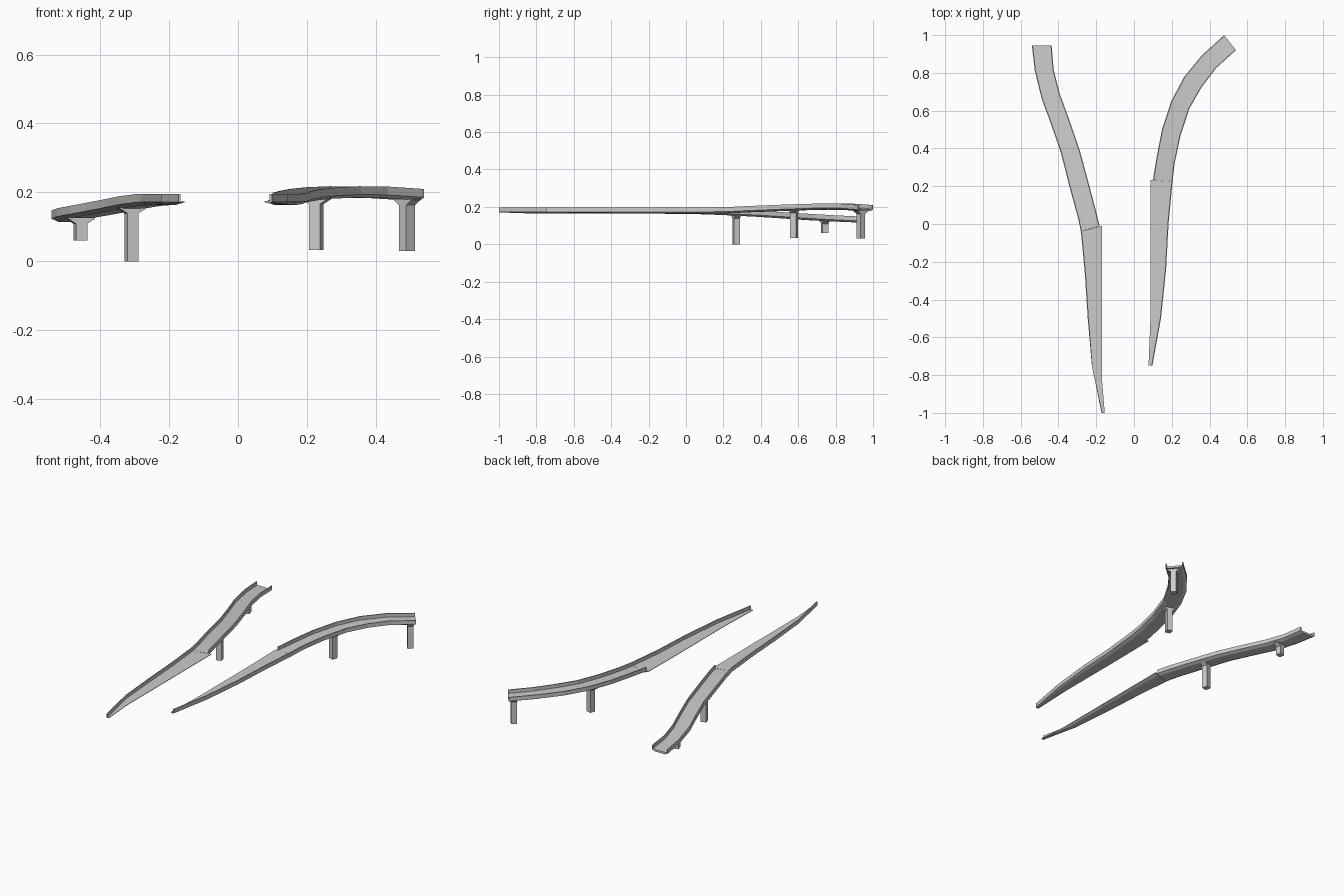
import bpy, bmesh, math
from mathutils import Matrix, Vector

if "Cube" in bpy.data.objects:
    bpy.data.objects.remove(bpy.data.objects["Cube"])

concrete = bpy.data.materials.new("concrete_grey")
concrete.diffuse_color = (0.6, 0.6, 0.59, 1)
concrete.use_nodes = True
concrete.node_tree.nodes["Principled BSDF"].inputs["Base Color"].default_value = concrete.diffuse_color

WALL = 0.021      # parapet height above the deck
SLAB = 0.003      # thin deck edge
THICK = 0.006     # parapet thickness


def finish(name, bm):
    bmesh.ops.recalc_face_normals(bm, faces=bm.faces)
    me = bpy.data.meshes.new(name)
    bm.to_mesh(me)
    bm.free()
    me.materials.append(concrete)
    ob = bpy.data.objects.new(name, me)
    bpy.context.collection.objects.link(ob)
    return ob


def section(lx, ly, rx, ry, top, left_wall, right_wall):
    """Closed outline across the ramp: parapets, deck and a shallow belly."""
    width = math.hypot(rx - lx, ry - ly)
    t = min(THICK / width, 0.3)
    deck, low = top - WALL, top - WALL - SLAB
    belly = low - min(0.009, 0.09 * width)
    pts = [(0, low)]
    pts += [(0, top), (t, top), (t, deck)] if left_wall else [(0, deck)]
    pts += [(1 - t, deck), (1 - t, top), (1, top)] if right_wall else [(1, deck)]
    pts += [(1, low), (0.82, belly), (0.18, belly)]
    return [(lx + (rx - lx) * u, ly + (ry - ly) * u, z) for u, z in pts]


def loft(name, stations, left_wall=True, right_wall=True):
    bm = bmesh.new()
    rings = [[bm.verts.new(p) for p in section(*s, left_wall, right_wall)]
             for s in stations]
    n = len(rings[0])
    for a, b in zip(rings, rings[1:]):
        for i in range(n):
            j = (i + 1) % n
            bm.faces.new((a[i], a[j], b[j], b[i]))
    bm.faces.new(rings[0])
    bm.faces.new(rings[-1][::-1])
    finish(name, bm)


def pier(name, x, y, angle, bottom, top):
    """Square shaft whose head flares across the ramp."""
    bm = bmesh.new()
    h = 0.0165
    rings = []
    for z, w in ((bottom, h), (top - 0.018, h), (top - 0.003, 0.04), (top, 0.04)):
        rings.append([bm.verts.new((sx * w, sy * h, z))
                      for sx, sy in ((-1, -1), (1, -1), (1, 1), (-1, 1))])
    for a, b in zip(rings, rings[1:]):
        for i in range(4):
            j = (i + 1) % 4
            bm.faces.new((a[i], a[j], b[j], b[i]))
    bm.faces.new(rings[0][::-1])
    bm.faces.new(rings[-1])
    bm.transform(Matrix.Translation(Vector((x, y, 0))) @
                 Matrix.Rotation(math.radians(angle), 4, 'Z'))
    finish(name, bm)


# Stations: left x, left y, right x, right y, parapet top height
# Left ramp: tapering merge lane, open on its inner side
loft("left_merge_lane", [
    (-.172, -1, -.155, -1, .196),
    (-.223, -.75, -.17, -.82, .196),
    (-.245, -.5, -.17, -.5, .196),
    (-.26, -.265, -.17, -.26, .196),
    (-.281, -.04, -.17, -.01, .196)], right_wall=False)
# Left ramp: descending part with both parapets
loft("left_ramp", [
    (-.281, -.04, -.182, -.01, .196),
    (-.298, .037, -.2, .065, .195),
    (-.345, .21, -.237, .205, .189),
    (-.388, .38, -.287, .39, .180),
    (-.44, .53, -.34, .545, .170),
    (-.488, .66, -.393, .69, .161),
    (-.525, .81, -.425, .815, .154),
    (-.541, .946, -.436, .946, .148)])

# Right ramp: tapering merge lane, open on its inner side
loft("right_merge_lane", [
    (.077, -.748, .098, -.748, .196),
    (.087, -.5, .143, -.5, .196),
    (.087, -.24, .17, -.24, .196),
    (.087, 0, .183, 0, .196),
    (.087, .233, .204, .225, .199)], left_wall=False)
# Right ramp: climbing curve with both parapets
loft("right_ramp", [
    (.1, .233, .204, .225, .199),
    (.118, .344, .215, .32, .204),
    (.148, .5, .246, .466, .210),
    (.197, .65, .293, .61, .215),
    (.266, .78, .356, .72, .218),
    (.36, .894, .435, .825, .217),
    (.477, 1, .54, .92, .210)])

# Supporting piers
pier("left_inner_pier", -.309, .268, 16, 0, .157)
pier("left_outer_pier", -.457, .742, 13, .06, .127)
pier("right_inner_pier", .227, .578, -18, .033, .184)
pier("right_outer_pier", .49, .935, -50, .03, .181)
